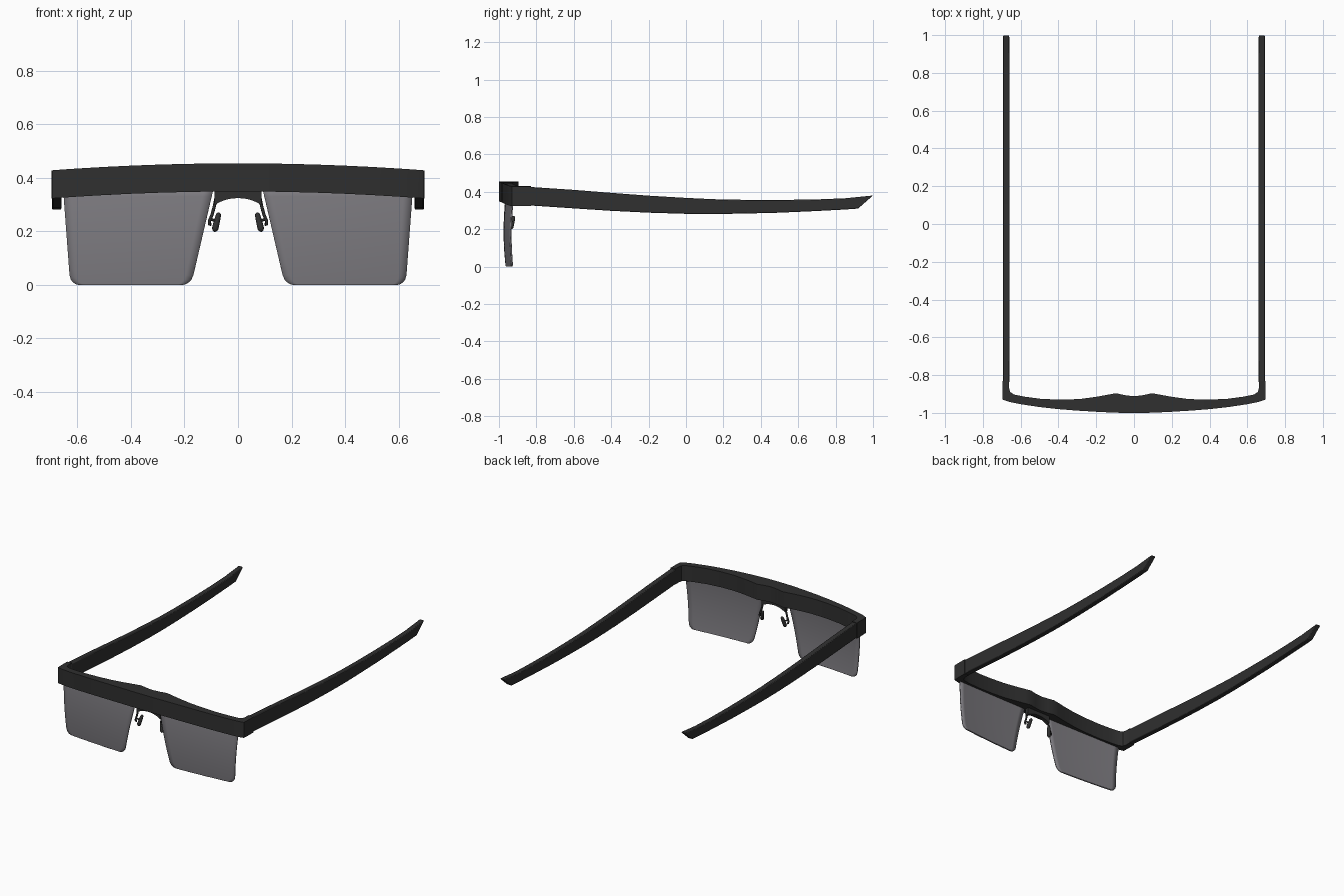
import bpy, bmesh, math
from mathutils import Vector

cube = bpy.data.objects.get("Cube")
if cube:
    bpy.data.objects.remove(cube, do_unlink=True)


def material(name, rgb):
    m = bpy.data.materials.new(name)
    m.use_nodes = True
    m.diffuse_color = (*rgb, 1)
    bsdf = m.node_tree.nodes["Principled BSDF"]
    bsdf.inputs["Base Color"].default_value = (*rgb, 1)
    bsdf.inputs["Roughness"].default_value = 0.5
    return m


BLACK = material("matte black", (0.029, 0.029, 0.029))
TINT = material("smoke grey", (0.205, 0.198, 0.216))


def finish(name, bm, mat, mirror=False, solid=0.0, bevel=0.0, angle=30):
    bmesh.ops.recalc_face_normals(bm, faces=bm.faces)
    mesh = bpy.data.meshes.new(name)
    bm.to_mesh(mesh)
    bm.free()
    mesh.materials.append(mat)
    ob = bpy.data.objects.new(name, mesh)
    bpy.context.collection.objects.link(ob)
    bpy.ops.object.select_all(action='DESELECT')
    ob.select_set(True)
    bpy.context.view_layer.objects.active = ob
    bpy.ops.object.shade_smooth_by_angle(angle=math.radians(angle))
    if solid:
        mod = ob.modifiers.new("Thickness", 'SOLIDIFY')
        mod.thickness, mod.offset = solid, 0
    if bevel:
        mod = ob.modifiers.new("Soft edges", 'BEVEL')
        mod.width, mod.segments = bevel, 2
    if mirror:
        ob.modifiers.new("Mirror", 'MIRROR')


def loft(bm, rings):
    """Skin a row of closed cross-sections and cap both ends."""
    loops = [[bm.verts.new(p) for p in r] for r in rings]
    n = len(loops[0])
    for a, b in zip(loops, loops[1:]):
        for i in range(n):
            j = (i + 1) % n
            bm.faces.new((a[i], a[j], b[j], b[i]))
    bm.faces.new(loops[0])
    bm.faces.new(loops[-1])


def tube(bm, points, radii, sides=8):
    """Round bar along a path in space, one radius per point."""
    pts = [Vector(p) for p in points]
    rings = []
    for i, (p, r) in enumerate(zip(pts, radii)):
        d = (pts[min(i + 1, len(pts) - 1)] - pts[max(i - 1, 0)]).normalized()
        u = d.cross(Vector((0, 1, 0))).normalized()
        v = d.cross(u)
        rings.append([p + u * r * math.cos(t) + v * r * math.sin(t)
                      for t in (2 * math.pi * k / sides for k in range(sides))])
    loft(bm, rings)


# Brow bar with wrapped end pieces: paired front and back plan points
plan = [((0, -1), (0, -.912)), ((.05, -1), (.05, -.906)),
        ((.095, -.999), (.095, -.896)), ((.14, -.997), (.14, -.904)),
        ((.2, -.994), (.2, -.915)), ((.3, -.988), (.29, -.927)),
        ((.4, -.98), (.39, -.93)), ((.5, -.969), (.49, -.926)),
        ((.6, -.954), (.58, -.914)), ((.66, -.942), (.635, -.903)),
        ((.695, -.93), (.655, -.89)), ((.697, -.89), (.661, -.87)),
        ((.697, -.83), (.661, -.83))]
plan = [((-a[0], a[1]), (-b[0], b[1])) for a, b in plan[:0:-1]] + plan


def drop(x):
    return 0.026 * (x / 0.695) ** 2


rings = []
for (fx, fy), (bx, by) in plan:
    rings.append([(fx, fy, .349 - drop(fx)), (bx, by, .349 - drop(bx)),
                  (bx, by, .454 - drop(bx)), (fx, fy, .454 - drop(fx))])
bm = bmesh.new()
loft(bm, rings)
finish("brow_frame", bm, BLACK)

# Temple arms: side profile of y, bottom, top
side = [(-.84, .327, .426), (-.6, .311, .41), (-.4, .298, .394), (-.2, .288, .379),
        (0, .282, .367), (.15, .281, .360), (.3, .283, .357), (.5, .288, .356),
        (.7, .297, .359), (.85, .305, .365)]
X0, X1 = .66, .694
rings = [[(X0, y, lo), (X1, y, lo), (X1, y, hi), (X0, y, hi)] for y, lo, hi in side]
rings.append([(X0, .92, .310), (X1, .92, .310), (X1, 1, .38), (X0, 1, .38)])
bm = bmesh.new()
loft(bm, rings)
finish("temple_arm", bm, BLACK, mirror=True, bevel=.004)

# Lenses: curved sheet with tapered sides and rounded lower corners
R = 0.036
levels = [0, .0015, .005, .011, .02, R, .08, .13, .18, .23, .28, .33, .375]
bm = bmesh.new()
rows = []
for z in levels:
    inset = R - math.sqrt(R * R - (R - z) ** 2) if z < R else 0
    x0 = .175 - .232 * z + inset
    x1 = .626 + .075 * z - inset
    row = []
    for k in range(17):
        x = x0 + (x1 - x0) * k / 16
        y = -.963 + .09 * x * x - .010 * (1 - ((z - .18) / .18) ** 2)
        row.append(bm.verts.new((x, y, z)))
    rows.append(row)
for a, b in zip(rows, rows[1:]):
    for k in range(16):
        bm.faces.new((a[k], a[k + 1], b[k + 1], b[k]))
finish("lens", bm, TINT, mirror=True, solid=0.008, angle=40)

# Nose bridge: thin arched plate under the bar
rings = []
for k in range(13):
    x = -.088 + .176 * k / 12
    lo = .324 - .026 * (abs(x) / .088) ** 2.2
    rings.append([(x, -.958, lo), (x, -.932, lo), (x, -.932, .365), (x, -.958, .365)])
bm = bmesh.new()
loft(bm, rings)
finish("nose_bridge", bm, BLACK)

# Pad wires hooking down from the bridge, with a short stem to each pad
bm = bmesh.new()
tube(bm, [(.082, -.945, .325), (.088, -.945, .295), (.097, -.944, .262),
          (.107, -.942, .238), (.107, -.938, .226), (.102, -.934, .226)], [.006] * 6)
tube(bm, [(.104, -.942, .248), (.094, -.936, .243), (.083, -.930, .238)], [.005] * 3)
finish("pad_wire", bm, BLACK, mirror=True, angle=60)

# Nose pads: rounded capsules leaning outward and forward toward the bottom
bm = bmesh.new()
top, low = Vector((.071, -.920, .270)), Vector((.088, -.938, .199))
steps = [0, .06, .16, .35, .65, .84, .94, 1]
tube(bm, [top.lerp(low, t) for t in steps],
     [.003, .008, .010, .011, .012, .012, .009, .003], sides=12)
finish("nose_pad", bm, BLACK, mirror=True, angle=60)
